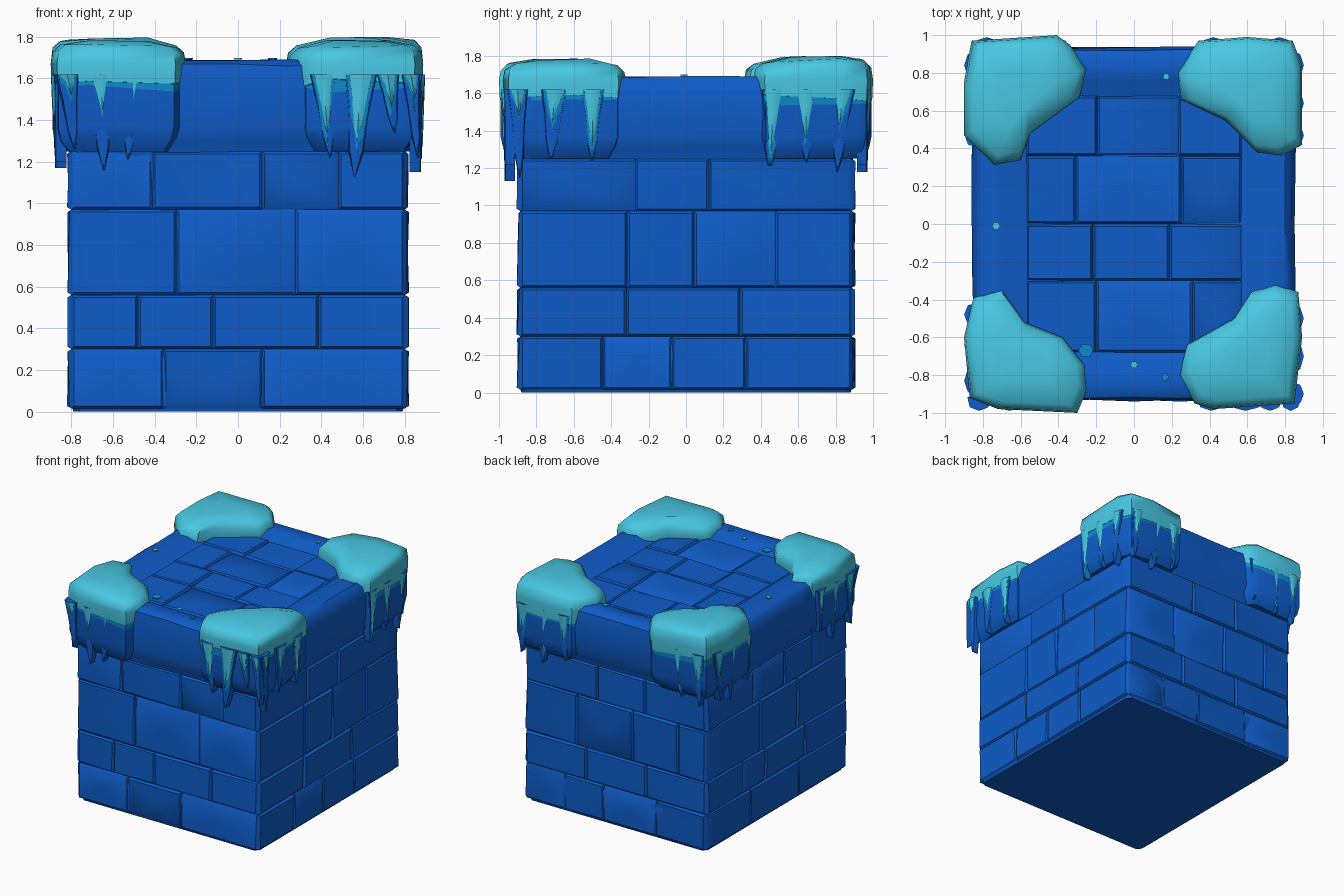
import bpy, bmesh, math, random
from mathutils import Vector

if "Cube" in bpy.data.objects:
    bpy.data.objects.remove(bpy.data.objects["Cube"])
random.seed(4)

def mat(name, c):
    m = bpy.data.materials.new(name)
    m.diffuse_color = (*c, 1)
    m.use_nodes = True
    m.node_tree.nodes["Principled BSDF"].inputs["Base Color"].default_value = m.diffuse_color
    return m

DEEP = mat("deep_ice_blue", (0.0044, 0.107, 0.58))
MID = mat("mid_blue", (0.0044, 0.25, 0.60))
FROST = mat("frost_cyan", (0.065, 0.58, 0.77))

def finish(name, bm, mats, angle=40, recalc=True):
    if recalc:
        bmesh.ops.recalc_face_normals(bm, faces=bm.faces)
    me = bpy.data.meshes.new(name)
    bm.to_mesh(me)
    bm.free()
    for m in mats:
        me.materials.append(m)
    ob = bpy.data.objects.new(name, me)
    bpy.context.collection.objects.link(ob)
    bpy.ops.object.select_all(action='DESELECT')
    ob.select_set(True)
    bpy.context.view_layer.objects.active = ob
    bpy.ops.object.shade_smooth_by_angle(angle=math.radians(angle))
    return ob

def loft(bm, rings, mats=None):
    """Skin a list of equal-length point rings and close both ends."""
    vs = [[bm.verts.new(p) for p in r] for r in rings]
    n = len(vs[0])
    for k in range(len(vs) - 1):
        for i in range(n):
            j = (i + 1) % n
            f = bm.faces.new((vs[k][i], vs[k][j], vs[k + 1][j], vs[k + 1][i]))
            f.material_index = mats[k] if mats else 0
    bm.faces.new(vs[0][::-1])
    f = bm.faces.new(vs[-1])
    f.material_index = mats[-1] if mats else 0

# Main block: walls, overhanging rim and sunken top
def wobbly_rect(hx, hy, z, j):
    pts, c = [], 0.02
    corners = [(-1, -1), (1, -1), (1, 1), (-1, 1)]
    for i, (a, b) in enumerate(corners):
        a2, b2 = corners[(i + 1) % 4]
        for t in (0.0, 0.02, 0.2, 0.36, 0.5, 0.64, 0.8, 0.98):
            s = 1 - c if t == 0.0 else 1
            x, y = (a + (a2 - a) * t) * hx * s, (b + (b2 - b) * t) * hy * s
            pts.append((x + random.uniform(-j, j), y + random.uniform(-j, j),
                        z + random.uniform(-j, j)))
    return pts

bm = bmesh.new()
profile = [(0.79, 0.88, 0.0, 0), (0.803, 0.89, 0.03, 0), (0.805, 0.892, 0.25, .004),
           (0.79, 0.88, 0.3, .003), (0.80, 0.885, 0.36, .003), (0.80, 0.885, 0.97, .003),
           (0.80, 0.885, 1.24, .006), (0.83, 0.915, 1.30, .008), (0.85, 0.935, 1.38, .006),
           (0.855, 0.935, 1.58, .006), (0.835, 0.92, 1.665, .006), (0.80, 0.88, 1.69, .005),
           (0.68, 0.76, 1.685, .008), (0.58, 0.69, 1.64, .006)]
loft(bm, [wobbly_rect(*p) for p in profile])
finish("ice_block", bm, [DEEP])

# Shallow uneven stone slabs laid over a surface (no hidden backs)
def slabs(name, place, rows, half, cuts):
    bm = bmesh.new()
    for r in range(len(rows) - 1):
        xs = [-half] + [c + random.uniform(-.07, .07) for c in cuts[r % len(cuts)]] + [half]
        for a, b in zip(xs, xs[1:]):
            lo, hi = rows[r], rows[r + 1]
            e = 0.012
            base = [(a, lo), (b, lo), (b, hi), (a, hi)]
            top = [(a + e, lo + e), (b - e, lo + e), (b - e, hi - e), (a + e, hi - e)]
            bv = [bm.verts.new(place(u, v, 0.0)) for u, v in base]
            tv = [bm.verts.new(place(u, v, random.uniform(0.004, 0.022))) for u, v in top]
            mid = bm.verts.new(place((a + b) / 2, (lo + hi) / 2, 0.016))
            for i in range(4):
                j = (i + 1) % 4
                bm.faces.new((bv[i], bv[j], tv[j], tv[i]))
                bm.faces.new((tv[i], tv[j], mid))
    up = place(0, 1, 1) - place(0, 1, 0)
    bm.normal_update()
    bmesh.ops.reverse_faces(bm, faces=[f for f in bm.faces if f.normal.dot(up) < 0])
    finish(name, bm, [DEEP], 35, False)

rows = [0.015, 0.30, 0.56, 0.97, 1.25]
cuts = [(-.32, .15), (-.5, -.1, .32), (-.3, .3), (-.36, .1, .45)]
slabs("front_slabs", lambda u, v, d: Vector((u, -0.885 - d, v)), rows, 0.80, cuts)
slabs("back_slabs", lambda u, v, d: Vector((u, 0.885 + d, v)), rows, 0.80, cuts[::-1])
slabs("right_slabs", lambda u, v, d: Vector((0.80 + d, u, v)), rows, 0.885, cuts[1:] + cuts[:1])
slabs("left_slabs", lambda u, v, d: Vector((-0.80 - d, u, v)), rows, 0.885, cuts[2:] + cuts[:2])
slabs("top_slabs", lambda u, v, d: Vector((u, v, 1.638 + d)),
      [-.68, -.3, 0.0, .36, .68], 0.57, [(-.25, .25), (-.27, .24), (-.25, .25)])

# Frosted corners: dark corner block with frost cap above it
CORNERS = {
    "back_left": [(-.86, .97), (-.9, .75), (-.9, .47), (-.74, .31), (-.6, .34), (-.55, .48),
                  (-.29, .67), (-.25, .82), (-.34, .95), (-.41, 1.0)],
    "back_right": [(.84, .97), (.6, .99), (.34, .97), (.23, .8), (.25, .66), (.48, .55),
                   (.65, .38), (.78, .36), (.89, .42), (.89, .84)],
    "front_right": [(.85, -.95), (.89, -.6), (.87, -.36), (.75, -.32), (.62, -.36), (.53, -.5),
                    (.28, -.64), (.24, -.8), (.32, -.95), (.42, -.98)],
    "front_left": [(-.87, -.92), (-.72, -.98), (-.3, -1.0), (-.25, -.88), (-.26, -.75),
                   (-.38, -.6), (-.58, -.52), (-.7, -.35), (-.85, -.39), (-.9, -.6)]}

def ring(pts, s, z, drop=0.0, j=0.0):
    cx = sum(p[0] for p in pts) / len(pts)
    cy = sum(p[1] for p in pts) / len(pts)
    out = []
    for x, y in pts:
        inner = max(0, min(1, 2.6 - abs(x) / .85 - abs(y) / .95 - 0.75))
        out.append((cx + (x - cx) * s, cy + (y - cy) * s,
                    z - drop * inner + random.uniform(-j, j)))
    return out

for name, pts in CORNERS.items():
    h = 0.015 if "back" in name else 0.0
    bm = bmesh.new()
    loft(bm, [ring(pts, .8, 1.25), ring(pts, .93, 1.31, j=.015), ring(pts, .975, 1.37, j=.015),
              ring(pts, .975, 1.55, j=.02), ring(pts, .98, 1.60)], [0, 0, 0, 1, 1])
    finish(name + "_corner_block", bm, [DEEP, MID])
    bm = bmesh.new()
    loft(bm, [ring(pts, .985, 1.58, j=.02), ring(pts, 1.0, 1.67), ring(pts, .97, 1.735 + h, .035),
              ring(pts, .86, 1.765 + h, .03, .006), ring(pts, .45, 1.78 + h, 0, .006)])
    finish(name + "_frost_cap", bm, [FROST], 50)

# Icicles: dark core, mid blue edge and frost drip nested on one axis
def icicle(bm, side, u, w, tip, out, lean, m):
    """side: 0 front, 1 right, 2 back, 3 left."""
    wall = 0.955 if side % 2 == 0 else 0.865
    sgn = -1 if side in (0, 3) else 1
    top, rings = 1.62, []
    for t, k in ((0, 1.25), (.35, .8), (.75, .5), (1, .06)):
        z, c, r = top + (tip - top) * t, u + lean * t, w * k
        ds = (-.04, out * .6, out, out * .6, -.04)
        us = (-1, -.8, 0, .8, 1)
        row = []
        for a, d in zip(us, ds):
            d = d * (1 - .35 * t) if d > 0 else d
            p, q = c + a * r, sgn * (wall + d)
            row.append((p, q, z) if side % 2 == 0 else (q, p, z))
        rings.append(row)
    loft(bm, rings, [m] * 4)

# side: (position, half width, dark tip, frost tip)
DRIPS = {
    0: [(-.66, .065, 1.16, 1.42), (-.49, .06, 1.21, 1.38), (-.34, .05, 1.33, 1.50),
        (-.82, .05, 1.26, 1.52), (.41, .06, 1.22, 1.34), (.59, .075, 1.13, 1.30),
        (.72, .05, 1.34, 1.46), (.83, .04, 1.22, 1.5)],
    1: [(-.90, .05, 1.15, 1.48), (-.70, .07, 1.25, 1.45), (-.5, .06, 1.24, 1.32),
        (.47, .06, 1.21, 1.27), (.64, .065, 1.23, 1.36), (.84, .06, 1.18, 1.43)],
    2: [(-.78, .06, 1.2, 1.4), (-.6, .06, 1.24, 1.34), (-.42, .06, 1.28, 1.45),
        (.42, .06, 1.25, 1.42), (.58, .07, 1.18, 1.3), (.77, .06, 1.22, 1.4)],
    3: [(-.83, .06, 1.2, 1.42), (-.64, .065, 1.17, 1.32), (-.48, .05, 1.28, 1.45),
        (.48, .06, 1.25, 1.4), (.66, .07, 1.17, 1.32), (.84, .06, 1.21, 1.42)]}
for side, label in enumerate(("front", "right", "back", "left")):
    bm = bmesh.new()
    for u, w, dark, frost in DRIPS[side]:
        lean = random.uniform(-.04, .04)
        icicle(bm, side, u, w, dark, .022, lean, 0)
        icicle(bm, side, u, w * .95, frost - .06, .027, lean * .6, 1)
        icicle(bm, side, u, w * .72, frost, .034, lean * .6, 2)
    finish(label + "_icicles", bm, [DEEP, MID, FROST])

# Small frost flecks on the rim
bm = bmesh.new()
for x, y, r, m in ((-.73, -.01, .022, 1), (0, -.745, .02, 1), (.165, -.81, .02, 0),
                   (.17, .78, .018, 1), (-.255, -.67, .04, 0)):
    lo = [(x + r * math.cos(a), y + r * math.sin(a), 1.692)
          for a in (math.tau * i / 6 for i in range(6))]
    loft(bm, [lo, [(p[0], p[1], 1.699) for p in lo]], [m, m])
finish("frost_flecks", bm, [MID, FROST])
